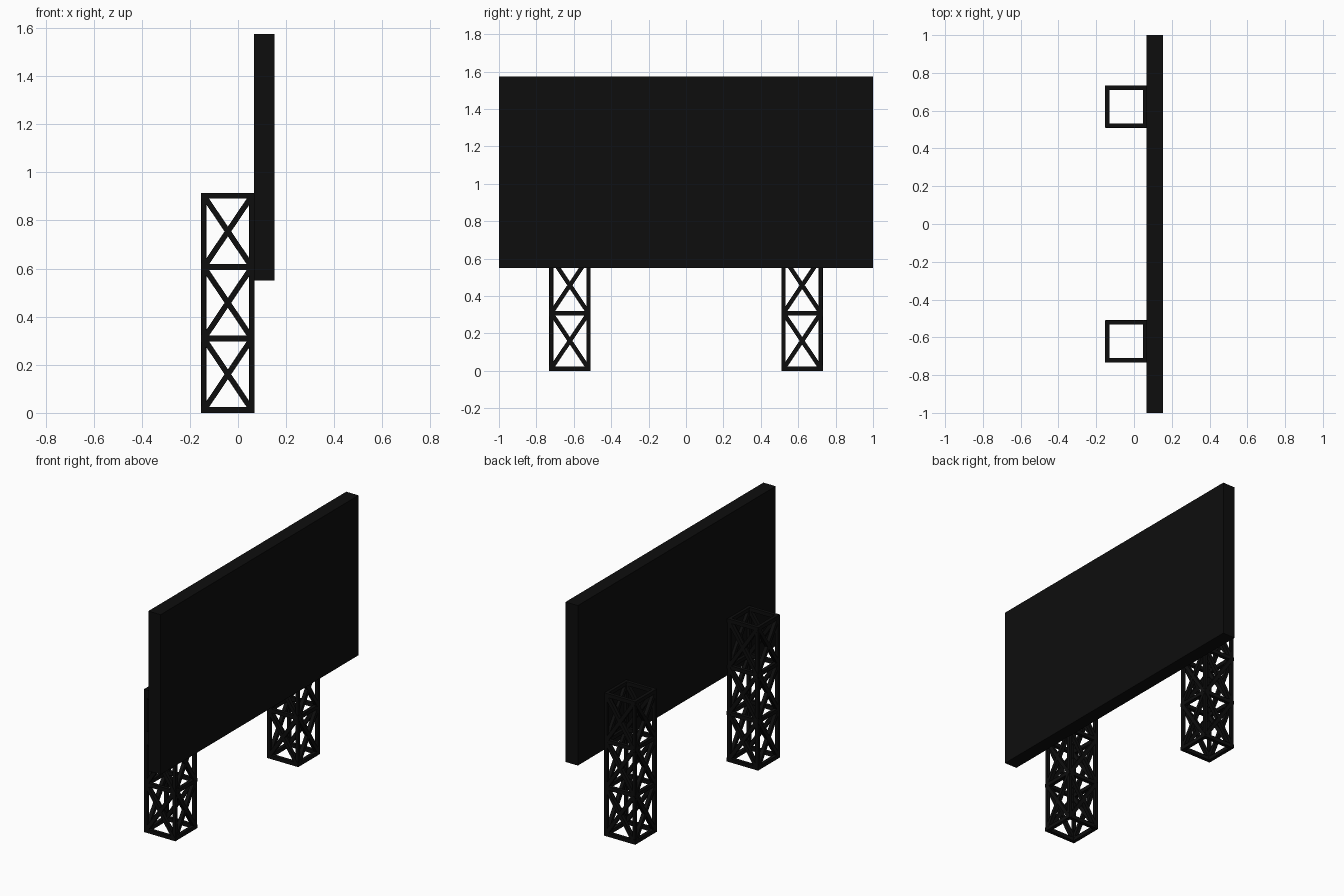
import bpy, bmesh
from mathutils import Vector, Matrix

if "Cube" in bpy.data.objects:
    bpy.data.objects.remove(bpy.data.objects["Cube"])

black = bpy.data.materials.new("black_paint")
black.diffuse_color = (0.004, 0.004, 0.004, 1)
black.use_nodes = True
black.node_tree.nodes["Principled BSDF"].inputs["Base Color"].default_value = black.diffuse_color


def finish(bm, name):
    mesh = bpy.data.meshes.new(name)
    bm.to_mesh(mesh)
    bm.free()
    mesh.materials.append(black)
    obj = bpy.data.objects.new(name, mesh)
    bpy.context.collection.objects.link(obj)
    return obj


def beam(bm, a, b, normal, depth, width):
    """Square bar from a to b; depth is measured along the normal."""
    d = b - a
    z, x = d.normalized(), normal.normalized()
    y = z.cross(x)
    rot = Matrix((x, y, z)).transposed().to_4x4()
    size = Matrix.Diagonal((depth, width, d.length, 1))
    bmesh.ops.create_cube(bm, size=1, matrix=Matrix.Translation((a + b) / 2) @ rot @ size)


# Display panel
bm = bmesh.new()
bmesh.ops.create_cube(bm, size=1, matrix=Matrix.Translation((0.109, 0, 1.0625))
                      @ Matrix.Diagonal((0.087, 2, 1.023, 1)))
finish(bm, "display_panel")

# Lattice support towers
R, T = 0.1, 0.022
LEVELS = [0.012, 0.309, 0.606, 0.902]
SIDES = [(-R, -R), (R, -R), (R, R), (-R, R)]


def tower(name, cx, cy):
    bm = bmesh.new()
    for i, (x0, y0) in enumerate(SIDES):
        x1, y1 = SIDES[(i + 1) % 4]
        normal = Vector((x0 + x1, y0 + y1, 0))

        def point(end, z):
            return Vector((cx + (x1 if end else x0), cy + (y1 if end else y0), z))

        # corner leg
        beam(bm, point(0, 0.0), point(0, 0.914), normal, T - 0.002, T - 0.002)
        # horizontal rails
        along = (point(1, 0) - point(0, 0)).normalized() * T / 2
        for z in LEVELS:
            beam(bm, point(0, z) - along, point(1, z) + along, normal, T, 0.024)
        # crossed braces
        for lo, hi in zip(LEVELS, LEVELS[1:]):
            beam(bm, point(0, lo), point(1, hi), normal, 0.023, 0.023)
            beam(bm, point(1, lo), point(0, hi), normal, 0.023, 0.023)
    finish(bm, name)


for label, s in (("front", -1), ("back", 1)):
    tower(label + "_support_tower", -0.042, s * 0.621)
